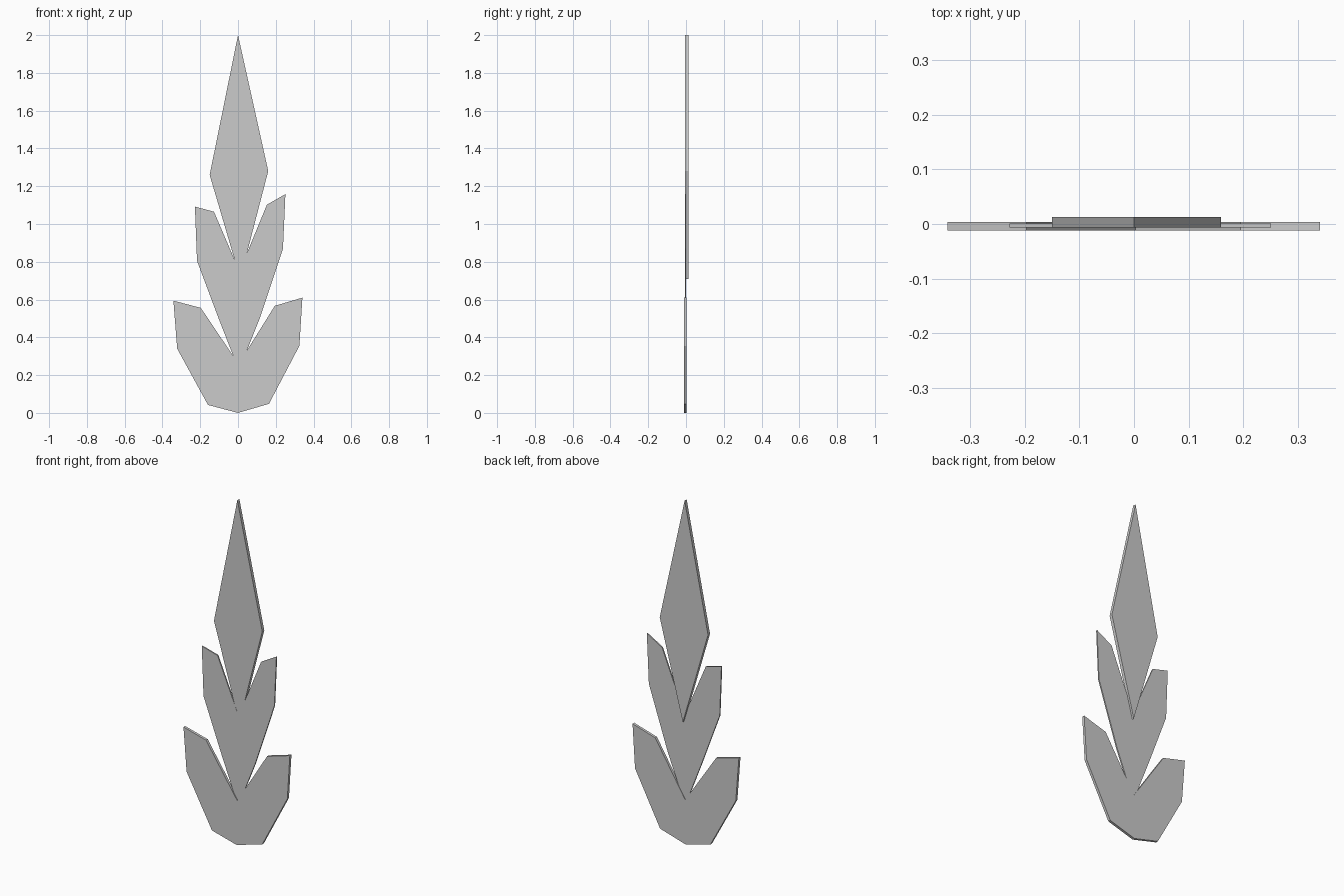
import bpy, bmesh

if "Cube" in bpy.data.objects:
    bpy.data.objects.remove(bpy.data.objects["Cube"])


def plate(name, outline, y_front, y_back):
    """Flat leaf plate: outline in x/z, extruded along y."""
    bm = bmesh.new()
    face = bm.faces.new([bm.verts.new((x, y_front, z)) for x, z in outline])
    ext = bmesh.ops.extrude_face_region(bm, geom=[face], use_keep_orig=True)
    verts = [g for g in ext["geom"] if isinstance(g, bmesh.types.BMVert)]
    bmesh.ops.translate(bm, verts=verts, vec=(0, y_back - y_front, 0))
    bmesh.ops.recalc_face_normals(bm, faces=bm.faces)
    mesh = bpy.data.meshes.new(name)
    bm.to_mesh(mesh)
    bm.free()
    obj = bpy.data.objects.new(name, mesh)
    bpy.context.collection.objects.link(obj)
    return obj


# Pointed leaf at the top, its tip tucked behind the middle leaf
plate("top_leaf",
      [(0, 2), (-0.15, 1.26), (0.012, 0.71), (0.16, 1.28)],
      -0.0062, 0.0125)

# Forked middle leaf, its stem buried in the bottom leaf
plate("middle_leaf",
      [(-0.228, 1.092), (-0.217, 0.805), (-0.1, 0.493), (0.005, 0.225),
       (0.116, 0.503), (0.238, 0.869), (0.251, 1.158), (0.153, 1.102),
       (0.008, 0.75), (-0.127, 1.065)],
      -0.0066, 0.001)

# Wide forked leaf at the base
plate("bottom_leaf",
      [(-0.342, 0.594), (-0.322, 0.34), (-0.159, 0.042), (0, 0),
       (0.164, 0.048), (0.325, 0.355), (0.341, 0.61), (0.195, 0.567),
       (0.003, 0.259), (-0.197, 0.556)],
      -0.0118, 0.0035)
